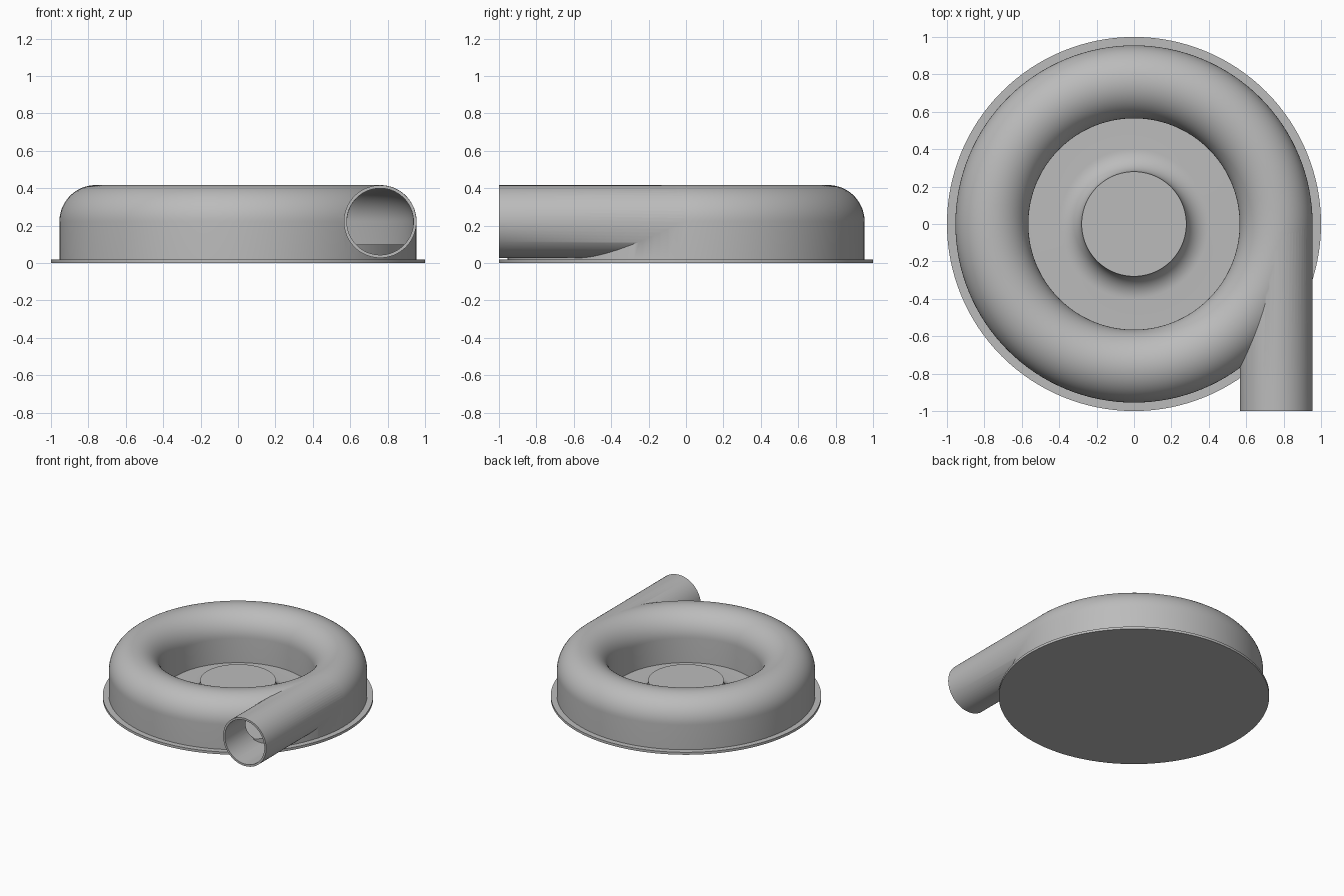
import bpy, bmesh, math
from mathutils import Matrix, Vector

cube = bpy.data.objects.get("Cube")
if cube:
    bpy.data.objects.remove(cube, do_unlink=True)

# One plain grey for the whole casing
grey = bpy.data.materials.new("casing_grey")
grey.use_nodes = True
colour = (0.5, 0.5, 0.5, 1)
grey.diffuse_color = colour
grey.node_tree.nodes["Principled BSDF"].inputs["Base Color"].default_value = colour

RING, TUBE, AXIS_Z, WALL = 0.76, 0.195, 0.222, 0.017
PLATE = 0.02
STEPS = 128


def add_object(name, bm):
    bmesh.ops.recalc_face_normals(bm, faces=bm.faces)
    mesh = bpy.data.meshes.new(name)
    bm.to_mesh(mesh)
    bm.free()
    mesh.materials.append(grey)
    obj = bpy.data.objects.new(name, mesh)
    bpy.context.collection.objects.link(obj)
    return obj


def lathe(name, profile, closed):
    """Revolve (radius, z) points about the vertical axis."""
    bm = bmesh.new()
    verts = [bm.verts.new((r, 0, z)) for r, z in profile]
    pairs = list(zip(verts, verts[1:]))
    if closed:
        pairs.append((verts[-1], verts[0]))
    edges = [bm.edges.new(p) for p in pairs]
    bmesh.ops.spin(bm, geom=verts + edges, cent=(0, 0, 0), axis=(0, 0, 1),
                   angle=math.tau, steps=STEPS, use_duplicate=False)
    bmesh.ops.remove_doubles(bm, verts=bm.verts, dist=1e-5)
    return add_object(name, bm)


def tube_profile(radius, floor):
    """Round arch on straight walls, standing on a flat floor."""
    arch = [(RING + radius * math.cos(a), AXIS_Z + radius * math.sin(a))
            for a in (math.pi * i / 32 for i in range(33))]
    return [(RING + radius, floor)] + arch + [(RING - radius, floor)]


def rod(name, radius, y0, y1):
    """Cylinder lying along y at the outlet position."""
    bm = bmesh.new()
    turn = (Matrix.Translation(Vector((RING, (y0 + y1) / 2, AXIS_Z)))
            @ Matrix.Rotation(math.pi / 2, 4, "X"))
    bmesh.ops.create_cone(bm, cap_ends=True, segments=64, radius1=radius,
                          radius2=radius, depth=y1 - y0, matrix=turn)
    return add_object(name, bm)


def boolean(target, tool, operation):
    mod = target.modifiers.new(tool.name, "BOOLEAN")
    mod.operation = operation
    mod.solver = "EXACT"
    mod.object = tool
    bpy.context.view_layer.objects.active = target
    bpy.ops.object.modifier_apply(modifier=mod.name)
    bpy.data.objects.remove(tool, do_unlink=True)


# Scroll housing with its tangential outlet, hollowed out
housing = lathe("scroll_housing", tube_profile(TUBE, PLATE), True)
boolean(housing, rod("outlet_pipe", TUBE - 0.0007, -1.0, -0.004), "UNION")
boolean(housing, lathe("cavity", tube_profile(TUBE - WALL - 0.001, 0.06), True), "DIFFERENCE")
boolean(housing, rod("bore", TUBE - WALL, -1.1, -0.002), "DIFFERENCE")

# Raised floor inside the scroll
inner, outer = RING - TUBE + 0.008, RING + TUBE - 0.008
scroll_floor = lathe("scroll_floor", [(inner, PLATE), (outer, PLATE),
                                      (outer, 0.1), (inner, 0.1)], True)

# Base plate
base_plate = lathe("base_plate", [(0, 0), (1, 0), (1, PLATE), (0, PLATE)], False)

# Central hub with a concave flare
HUB_R, HUB_Z, FLARE = 0.28, 0.142, 0.12
flare = [(HUB_R + FLARE * (1 - math.cos(a)), HUB_Z - FLARE * math.sin(a))
         for a in (math.pi / 2 * i / 12 for i in range(13))]
hub = lathe("hub", [(0, HUB_Z)] + flare + [(RING - TUBE, HUB_Z - FLARE)], False)

# Smooth round surfaces, keep crisp rims
for obj in (housing, scroll_floor, base_plate, hub):
    bpy.ops.object.select_all(action="DESELECT")
    obj.select_set(True)
    bpy.context.view_layer.objects.active = obj
    bpy.ops.object.shade_smooth_by_angle(angle=math.radians(35))
